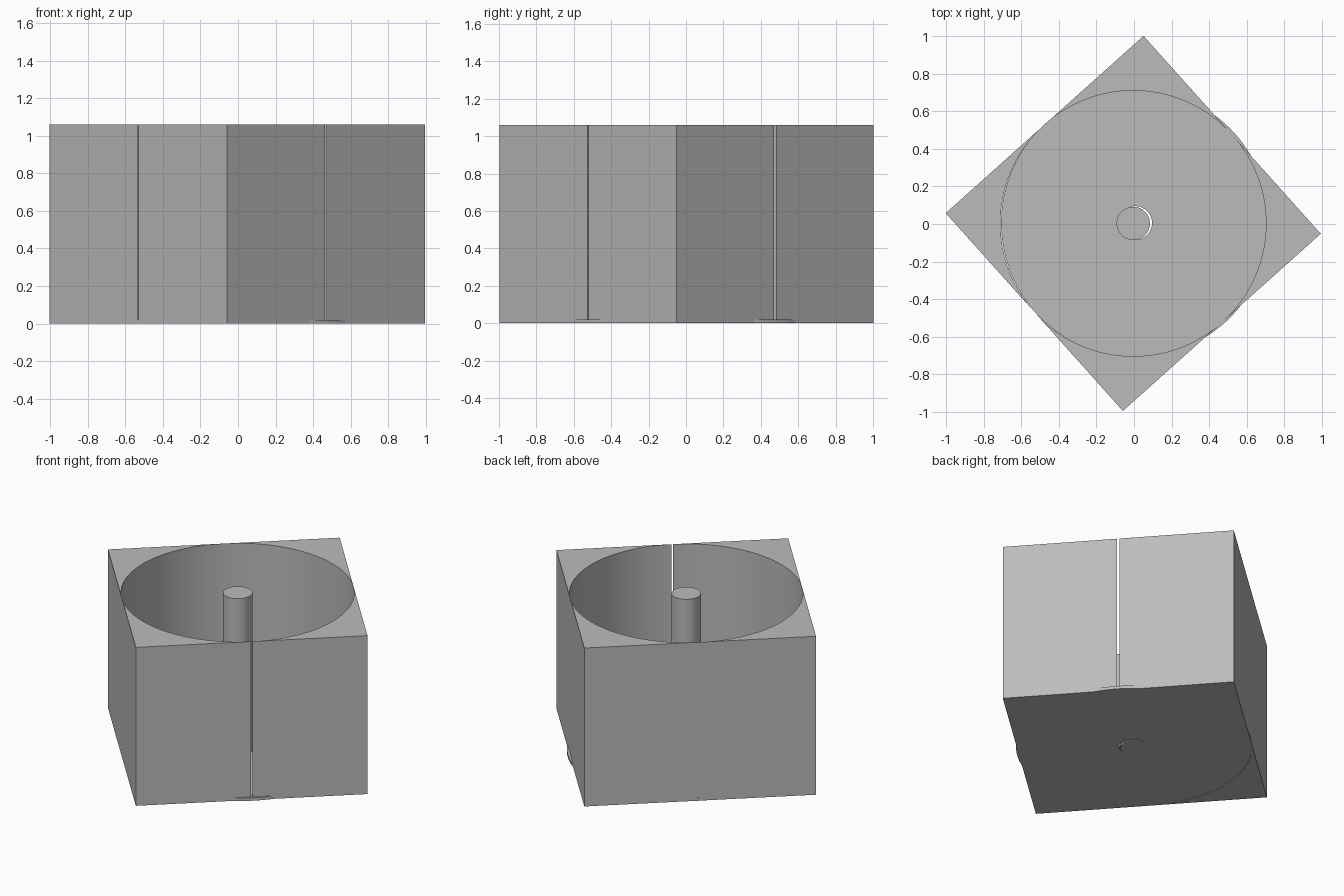
import bpy
import bmesh
from math import sin, cos, radians

cube = bpy.data.objects.get("Cube")
if cube:
    bpy.data.objects.remove(cube)

HEIGHT, HALF = 1.06, 0.7075
TURN = radians(41.85)
CENTRE = (-0.004, 0.003)
FLOOR_CENTRE = (0.006, 0.005)

grey = bpy.data.materials.new("plain_grey")
grey.use_nodes = True
grey.diffuse_color = (0.5, 0.5, 0.5, 1)
grey.node_tree.nodes["Principled BSDF"].inputs["Base Color"].default_value = (0.5, 0.5, 0.5, 1)


def finish(name, bm, centre, turn=0):
    bmesh.ops.recalc_face_normals(bm, faces=bm.faces)
    mesh = bpy.data.meshes.new(name)
    bm.to_mesh(mesh)
    bm.free()
    mesh.materials.append(grey)
    obj = bpy.data.objects.new(name, mesh)
    obj.location = (*centre, 0)
    obj.rotation_euler.z = turn
    bpy.context.collection.objects.link(obj)
    bpy.ops.object.select_all(action="DESELECT")
    obj.select_set(True)
    bpy.context.view_layer.objects.active = obj
    bpy.ops.object.shade_smooth_by_angle(angle=radians(30))
    return obj


def arc(radius, start, end, steps):
    return [(radius * cos(start + (end - start) * i / steps),
             radius * sin(start + (end - start) * i / steps)) for i in range(steps + 1)]


def prism(bm, outline, height):
    face = bm.faces.new([bm.verts.new((x, y, 0)) for x, y in outline])
    top = bmesh.ops.extrude_face_region(bm, geom=[face])["geom"]
    bmesh.ops.translate(bm, vec=(0, 0, height),
                        verts=[v for v in top if isinstance(v, bmesh.types.BMVert)])


# Four corner blocks around the round bore, parted by hairline slits
slits = {"back_right": 0.011, "back_left": 0.0, "front_left": 0.001, "front_right": 0.007}
gaps = list(slits.values())
corners = ["back", "left", "front", "right"]
for i, name in enumerate(corners):
    bm = bmesh.new()
    start, end = gaps[i], radians(90) - gaps[(i + 1) % 4]
    prism(bm, [(HALF, HALF)] + arc(HALF, start, end, 32)[::-1], HEIGHT)
    finish(name + "_corner_block", bm, CENTRE, TURN + radians(90) * i)

# Floor disc with a loose hole for the post
bm = bmesh.new()
rings = []
for radius, z in ((0.09, 0), (0.714, 0), (0.714, 0.02), (0.09, 0.02)):
    rings.append([bm.verts.new((x, y, z)) for x, y in arc(radius, 0, radians(360), 128)[:-1]])
for a, b in zip(rings, rings[1:] + rings[:1]):
    for i in range(len(a)):
        j = (i + 1) % len(a)
        bm.faces.new((a[i], a[j], b[j], b[i]))
finish("floor_disc", bm, FLOOR_CENTRE)

# Centre post, level with the rim
bm = bmesh.new()
prism(bm, arc(0.089, 0, radians(360), 64)[:-1], HEIGHT)
finish("centre_post", bm, CENTRE)
